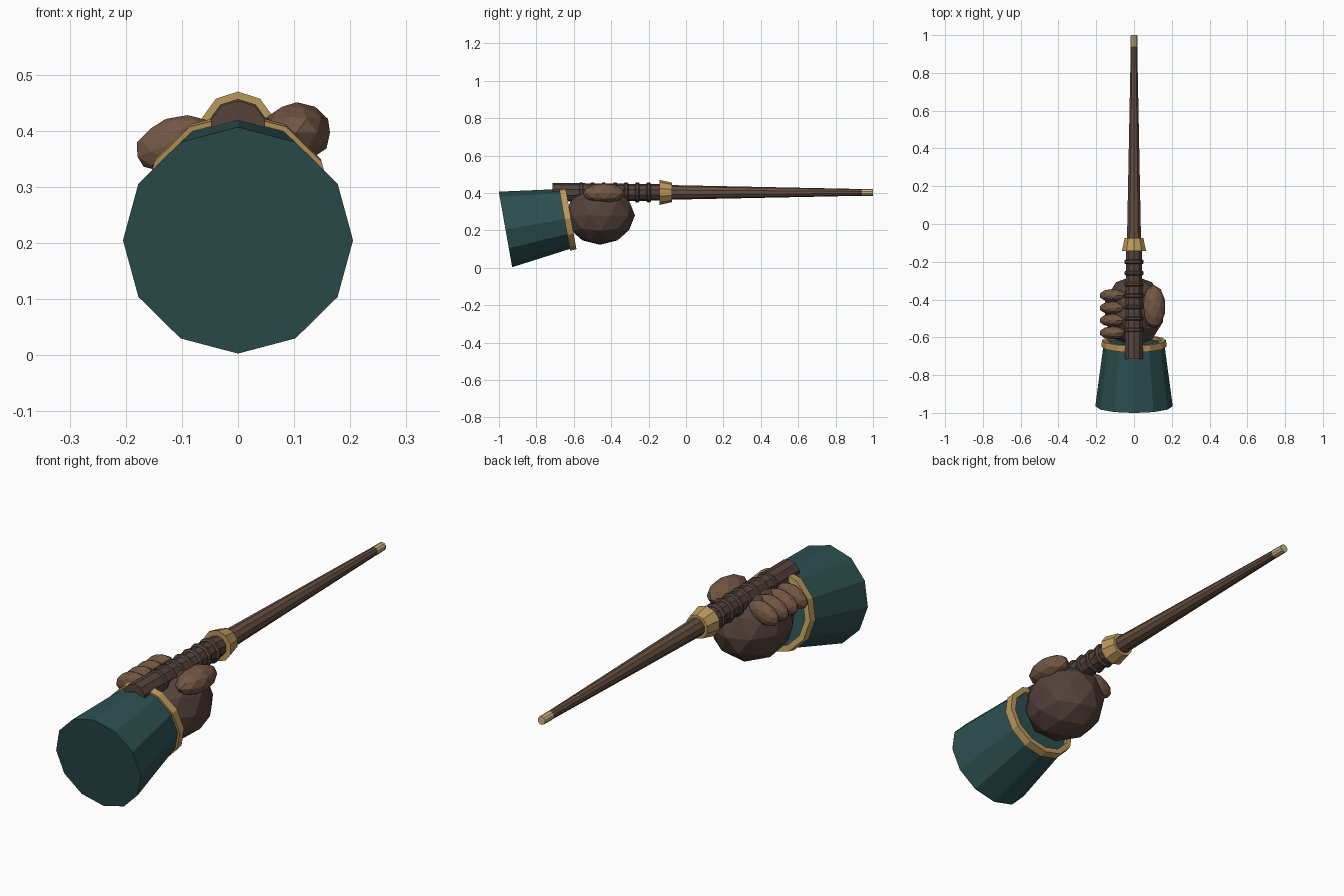
import bpy
import bmesh
from math import radians, tau
from mathutils import Vector

cube = bpy.data.objects.get("Cube")
if cube:
    bpy.data.objects.remove(cube, do_unlink=True)


def material(name, rgb):
    mat = bpy.data.materials.new(name)
    mat.use_nodes = True
    colour = (*rgb, 1)
    mat.diffuse_color = colour
    mat.node_tree.nodes["Principled BSDF"].inputs["Base Color"].default_value = colour
    return mat


TEAL = material("teal cloth", (0.026, 0.08, 0.08))
GOLD = material("gold trim", (0.5, 0.32, 0.11))
TIP = material("pale gold", (0.6, 0.48, 0.24))
SKIN = material("finger brown", (0.17, 0.095, 0.058))
DARK = material("dark brown", (0.09, 0.055, 0.045))
WOOD = material("shaft wood", (0.13, 0.078, 0.052))

FORWARD = radians(-90)   # lathe axis pointing to +y
RAISED = radians(-80)    # forearm axis, tipped up


def finish(bm, name, mat, location, rotation):
    bmesh.ops.recalc_face_normals(bm, faces=bm.faces)
    mesh = bpy.data.meshes.new(name)
    bm.to_mesh(mesh)
    bm.free()
    mesh.materials.append(mat)
    obj = bpy.data.objects.new(name, mesh)
    obj.location = location
    obj.rotation_euler = rotation
    bpy.context.collection.objects.link(obj)
    return obj


def lathe(name, profile, sides, mat, location, tilt=FORWARD, closed=False):
    """Revolve (radius, distance) points; cap the ends unless the profile is closed."""
    bm = bmesh.new()
    verts = [bm.verts.new((0, r, d)) for r, d in profile]
    pairs = list(zip(verts, verts[1:]))
    if closed:
        pairs.append((verts[-1], verts[0]))
    edges = [bm.edges.new(p) for p in pairs]
    bmesh.ops.spin(bm, geom=verts + edges, cent=(0, 0, 0), axis=(0, 0, 1),
                   angle=tau, steps=sides, use_duplicate=False)
    bmesh.ops.remove_doubles(bm, verts=bm.verts, dist=0.0005)
    if not closed:
        bmesh.ops.holes_fill(bm, edges=bm.edges, sides=0)
    return finish(bm, name, mat, location, (tilt, 0, 0))


def blob(name, location, radii, mat, rotation=(0, 0, 0)):
    """Faceted ellipsoid."""
    bm = bmesh.new()
    bmesh.ops.create_icosphere(bm, subdivisions=2, radius=1)
    bmesh.ops.scale(bm, vec=Vector(radii), verts=bm.verts)
    return finish(bm, name, mat, location, rotation)


# Sleeve and its trim
wrist = (0, -0.965, 0.205)
lathe("sleeve", [(0.205, 0), (0.16, 0.34)], 12, TEAL, wrist, RAISED)
lathe("cuff_trim", [(0.172, 0.32), (0.17, 0.355), (0.145, 0.355), (0.145, 0.32)],
      12, GOLD, wrist, RAISED, closed=True)

# Hand
blob("palm", (0, -0.46, 0.28), (0.162, 0.187, 0.157), DARK)
blob("thumb", (0.105, -0.438, 0.397), (0.062, 0.115, 0.054), SKIN)
for i in range(4):
    blob(f"finger_{i + 1}", (-0.113, -0.378 - 0.066 * i, 0.378),
         (0.074, 0.034, 0.046), SKIN, (0, radians(-20), 0))

# Grip with raised bands
centre = 0.403
lathe("grip", [(0.051, -0.715), (0.044, -0.13)], 10, DARK, (0, 0, centre))
for i in range(7):
    lathe(f"grip_band_{i + 1}", [(0.047, -0.012), (0.054, -0.006), (0.054, 0.006), (0.047, 0.012)],
          10, DARK, (0, -0.2 - 0.06 * i, centre))

# Collar, tapered shaft and tip
lathe("collar", [(0.067, -0.142), (0.052, -0.075)], 10, GOLD, (0, 0, centre))
lathe("shaft", [(0.039, -0.08), (0.018, 0.942)], 10, WOOD, (0, 0, centre))
lathe("tip", [(0.019, 0.94), (0.018, 1.0)], 10, TIP, (0, 0, centre))
